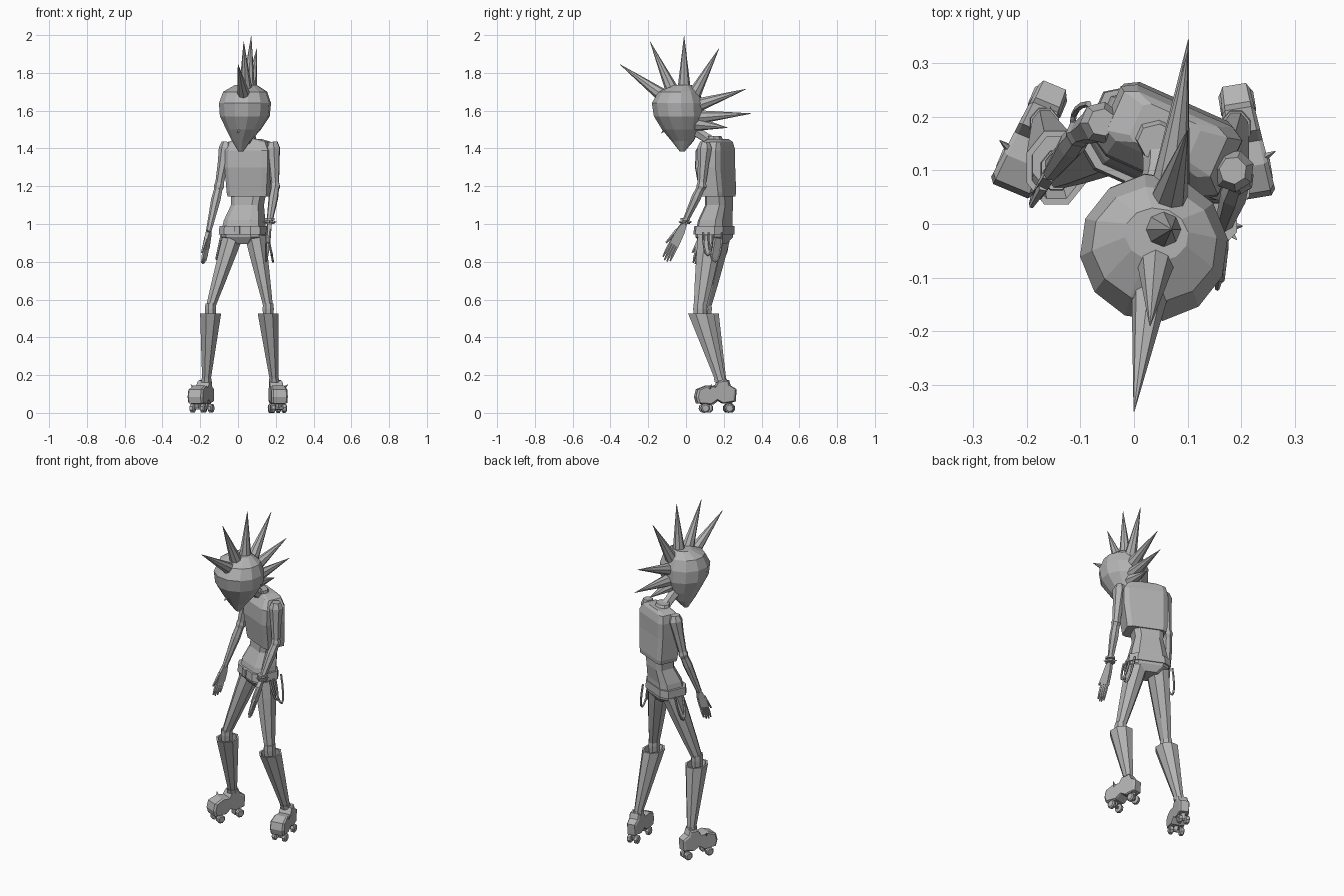
import bpy, bmesh, math
from mathutils import Vector, Quaternion, Matrix

cube = bpy.data.objects.get("Cube")
if cube:
    bpy.data.objects.remove(cube, do_unlink=True)

GREY = (0.45, 0.45, 0.45, 1)
mat = bpy.data.materials.new("plain_grey")
mat.use_nodes = True
mat.diffuse_color = GREY
mat.node_tree.nodes["Principled BSDF"].inputs["Base Color"].default_value = GREY


def finish(name, bm):
    bmesh.ops.recalc_face_normals(bm, faces=bm.faces)
    me = bpy.data.meshes.new(name)
    bm.to_mesh(me)
    bm.free()
    me.materials.append(mat)
    ob = bpy.data.objects.new(name, me)
    bpy.context.collection.objects.link(ob)


def skin(name, rings):
    """Join equal rings of points with faces and cap both ends."""
    bm = bmesh.new()
    vs = [[bm.verts.new(p) for p in ring] for ring in rings]
    n = len(vs[0])
    for a, b in zip(vs, vs[1:]):
        for i in range(n):
            j = (i + 1) % n
            bm.faces.new((a[i], a[j], b[j], b[i]))
    bm.faces.new(vs[0])
    bm.faces.new(vs[-1])
    finish(name, bm)


def loft(name, sections, n=8, yaw=0, box=1.0):
    """Level sections (x, y, z, rx, ry); box below 1 squares the outline."""
    rot = Matrix.Rotation(math.radians(yaw), 3, 'Z')
    rings = []
    for x, y, z, rx, ry in sections:
        ring = []
        for i in range(n):
            t = math.tau * (i + 0.5) / n
            c, s = math.cos(t), math.sin(t)
            p = Vector((rx * math.copysign(abs(c) ** box, c),
                        ry * math.copysign(abs(s) ** box, s), 0))
            ring.append(Vector((x, y, z)) + rot @ p)
        rings.append(ring)
    skin(name, rings)


def tube(name, points, n=6):
    """Round tube through points (x, y, z, radius)."""
    ps = [Vector(p[:3]) for p in points]
    d0, q, rings = Vector((0, 0, 1)), Quaternion(), []
    for i, p in enumerate(ps):
        d = (ps[min(i + 1, len(ps) - 1)] - ps[max(i - 1, 0)]).normalized()
        q = d0.rotation_difference(d) @ q
        d0, r = d, points[i][3]
        rings.append([p + q @ Vector((r * math.cos(math.tau * k / n),
                                      r * math.sin(math.tau * k / n), 0)) for k in range(n)])
    skin(name, rings)


def spike(name, base, tip, r, n=8):
    tube(name, [(*base, r), (*tip, 0.001)], n)


# Head, tilted forward over the chest
loft("head", [(.015, -.02, 1.385, .014, .014), (.018, -.018, 1.44, .05, .06),
              (.03, -.028, 1.50, .092, .10), (.036, -.038, 1.57, .133, .133),
              (.037, -.044, 1.64, .139, .138), (.038, -.038, 1.70, .118, .108),
              (.042, -.02, 1.735, .06, .05)], n=12, yaw=-8)
spike("nose", (.012, -.09, 1.53), (.0, -.13, 1.48), .025, 4)
tube("neck", [(.05, .16, 1.42, .035), (.045, .10, 1.46, .028), (.035, .03, 1.51, .035)])

# Row of hair spikes along the crown: (base y, base z, tip x, tip y, tip z)
HAIR = [(-.11, 1.67, 0, -.35, 1.845), (-.065, 1.69, .03, -.19, 1.965),
        (-.01, 1.69, .07, -.01, 1.995), (.035, 1.67, .1, .175, 1.93),
        (.05, 1.625, .1, .32, 1.715), (.055, 1.565, .102, .345, 1.585),
        (.055, 1.53, .09, .22, 1.51)]
for by, bz, tx, ty, tz in HAIR:
    spike("hair_spike", (.055 + .2 * by, by, bz), (tx, ty, tz), .038)

# Sleeveless top, waist, hips and belt, all turned to one side
TURN = -24
loft("top", [(.067, .168, 1.145, .114, .065), (.066, .168, 1.17, .118, .068),
             (.066, .154, 1.30, .127, .075), (.066, .156, 1.39, .127, .073),
             (.062, .168, 1.435, .108, .052), (.058, .17, 1.45, .06, .04)],
     yaw=TURN, box=.28)
loft("collar", [(.05, .16, 1.43, .055, .042), (.05, .15, 1.465, .045, .035)], yaw=TURN)
loft("waist", [(.03, .15, .96, .112, .08), (.035, .155, 1.02, .104, .074),
               (.05, .175, 1.10, .082, .06), (.055, .175, 1.16, .09, .058)],
     yaw=TURN, box=.5)
loft("hips", [(.035, .15, .895, .06, .055), (.033, .15, .93, .113, .08),
              (.03, .15, .97, .117, .083)], yaw=TURN, box=.5)
loft("belt", [(.03, .148, .945, .125, .089), (.03, .15, .99, .121, .086)],
     yaw=TURN, box=.5)
loft("buckle", [(-.005, .07, .945, .022, .008), (-.005, .07, .99, .022, .008)],
     n=4, yaw=TURN)

# Hanging straps at both hips: (x, y, outward side, half width, drop)
for x, y, side, half, drop in ((-.085, .19, -1, .035, .14), (.155, .155, 1, .036, .155),
                               (.15, .115, 1, .025, .12)):
    pts = []
    for i in range(9):
        t = math.pi * i / 8
        pts.append((x + side * .03 * math.sin(t), y + half * math.cos(t),
                    .955 - drop * math.sin(t), .006))
    tube("hip_strap", pts, 5)


def hand(side, wrist, tip, spread):
    """Flat palm with four fingers and a thumb."""
    w, t, s = Vector(wrist), Vector(tip), Vector(spread).normalized()
    flat = (t - w).cross(s).normalized()
    rings = []
    for f, half in ((0, .014), (.2, .023), (.55, .026)):
        c = w.lerp(t, f)
        rings.append([c + s * half * a + flat * .01 * b
                      for a, b in ((1, 1), (-1, 1), (-1, -1), (1, -1))])
    skin(side + "_palm", rings)
    for k in range(4):
        a = (k - 1.5) * .013
        root, end = w.lerp(t, .5) + s * a, w.lerp(t, 1 - .05 * abs(k - 1.5)) + s * a * 1.15
        tube(side + "_finger", [(*root, .009), (*root.lerp(end, .6), .008), (*end, .004)], 5)
    root, end = w.lerp(t, .2) + s * .018, w.lerp(t, .6) + s * .042
    tube(side + "_thumb", [(*root, .011), (*end, .005)], 5)


# Arms, each a bare sleeve with an elbow pad
ARMS = {"right": [(-.06, .19, 1.41), (-.1, .17, 1.20), (-.155, .095, .96), (-.185, .055, .785)],
        "left": [(.185, .1, 1.41), (.197, .083, 1.20), (.165, -.01, 1.0), (.15, -.11, .80)]}
for side, (shoulder, elbow, wrist, tip) in ARMS.items():
    s, e, w = Vector(shoulder), Vector(elbow), Vector(wrist)
    tube(side + "_upper_arm", [(*(s + Vector((0, 0, .025))), .026), (*s.lerp(e, .04), .04),
                               (*s.lerp(e, .4), .031), (*e, .022)], 7)
    tube(side + "_elbow", [(*e.lerp(s, .1), .023), (*e, .028), (*e.lerp(w, .08), .023)], 7)
    tube(side + "_forearm", [(*e, .022), (*e.lerp(w, .3), .026), (*w, .015)], 7)
    hand(side, wrist, tip, (-.45, -.9, -.15) if side == "right" else (.2, -.85, .5))

# Studded band on the left wrist
band = Vector((.167, -.004, 1.005))
for dz in (0, .02):
    loft("wrist_band", [(*(band + Vector((0, 0, dz - .006))), .028, .028),
                        (*(band + Vector((0, 0, dz + .006))), .028, .028)])
for k in range(8):
    d = Vector((math.cos(k * math.tau / 8), math.sin(k * math.tau / 8), .2))
    spike("band_stud", band + d * .025, band + d * .036, .006, 4)

# Legs with tall flared boots
LEGS = {"right": [(-.025, .172), (-.145, .1), (-.168, .189)],
        "left": [(.09, .13), (.16, .075), (.192, .185)]}
for side, (hip, knee, ankle) in LEGS.items():
    h, k, a = Vector((*hip, .94)), Vector((*knee, .56)), Vector((*ankle, .16))
    loft(side + "_thigh", [(*k, .027, .036), (*k.lerp(h, .3), .038, .05),
                           (*k.lerp(h, .75), .053, .066), (*h, .06, .072)])
    loft(side + "_knee", [(*(k - Vector((0, 0, .09))), .028, .034),
                          (*(k - Vector((0, 0, .01))), .032, .04),
                          (*(k + Vector((0, 0, .02))), .03, .038)])
    b = Vector((k.x, k.y + .005, .525))
    loft(side + "_boot_shaft", [(*a, .023, .028), (*a.lerp(b, .4), .038, .046),
                                (*b, .06, .074), (*b, .049, .062),
                                (*b.lerp(a, .12), .044, .054)])
    loft(side + "_ankle_band", [(*a, .029, .034), (*a.lerp(b, .06), .029, .034)])


def skate(side, heel, toe, out):
    """Side profile widened toward the toe, with four wheels and a spike."""
    h = Vector((*heel, 0))
    d = (Vector((*toe, 0)) - h).normalized()
    s = Vector((-d.y, d.x, 0))

    def at(u, v, z):
        return h + d * u + s * v + Vector((0, 0, z))
    outline = [(.0, .06), (-.005, .125), (.03, .145), (.04, .175), (.085, .172), (.105, .14),
               (.15, .145), (.2, .125), (.21, .085), (.2, .05), (.13, .045),
               (.095, .07), (.06, .05)]
    rings = []
    for v, inset in ((-1, .9), (-.8, 1), (.8, 1), (1, .9)):
        rings.append([at(.1 + (u - .1) * inset, v * (.028 + .075 * max(u, 0)),
                         .09 + (z - .09) * inset) for u, z in outline])
    skin(side + "_skate_shoe", rings)
    for u, track in ((.03, .012), (.16, .022)):
        tube(side + "_axle", [(*at(u, -track, .025), .009), (*at(u, track, .025), .009)])
        tube(side + "_truck", [(*at(u, 0, .025), .014), (*at(u, 0, .065), .02)], 4)
        for v in (-1, 1):
            tube(side + "_wheel", [(*at(u, v * (track + w), .025), r) for w, r in
                                   ((-.004, .018), (0, .025), (.016, .025), (.021, .018))], 8)
    spike(side + "_toe_spike", at(.14, out * .025, .125), at(.13, out * .055, .15), .012, 5)


skate("right", (-.15, .255), (-.225, .075), -1)
skate("left", (.188, .255), (.222, .05), 1)
